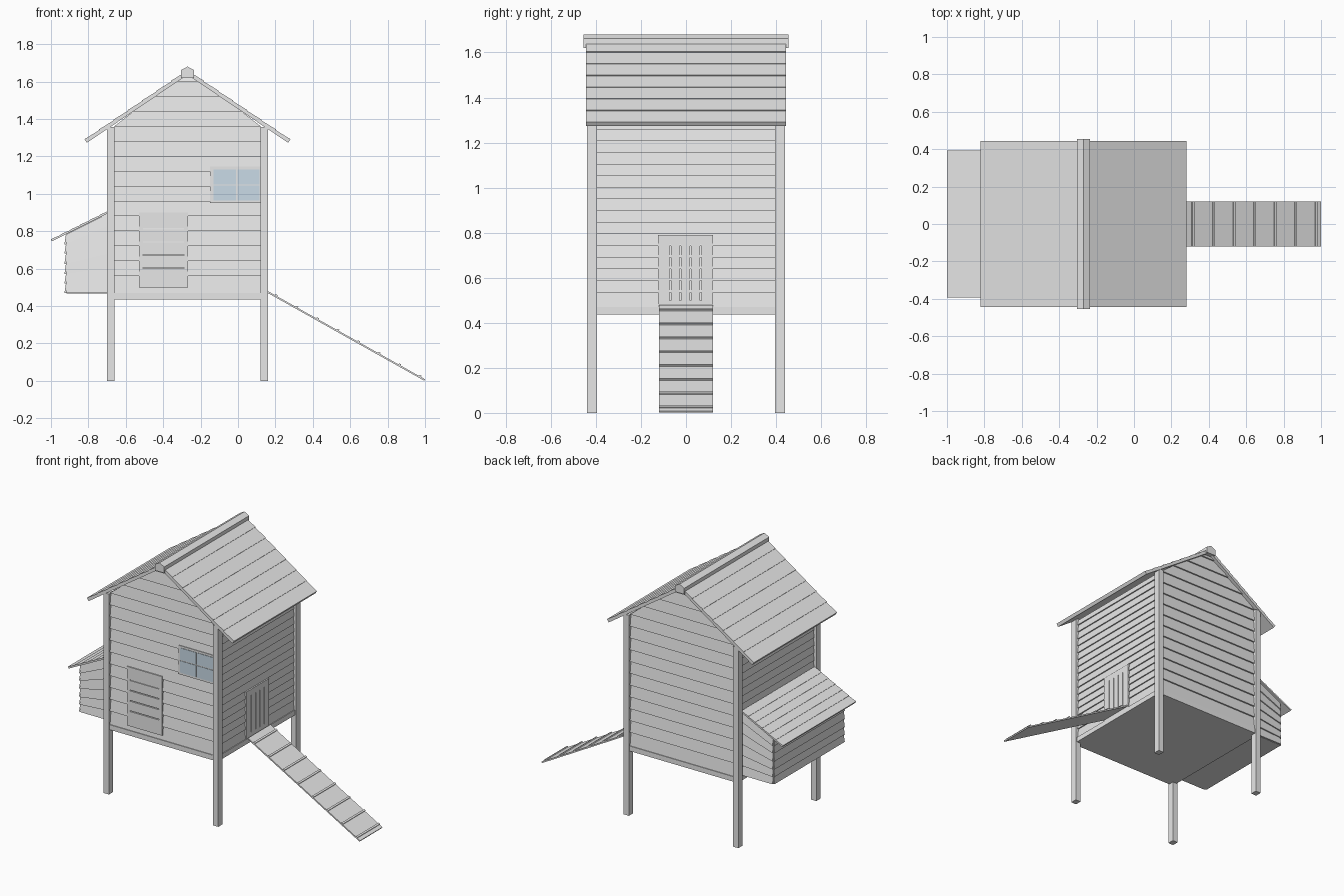
import bpy, bmesh, math
from mathutils import Vector as V

if "Cube" in bpy.data.objects:
    bpy.data.objects.remove(bpy.data.objects["Cube"])

def material(name, rgb):
    m = bpy.data.materials.new(name)
    m.diffuse_color = (*rgb, 1)
    m.use_nodes = True
    m.node_tree.nodes["Principled BSDF"].inputs["Base Color"].default_value = m.diffuse_color
    return m

GREY = material("grey wood", (0.8, 0.8, 0.8))
GLASS = material("pale blue glass", (0.60, 0.73, 0.82))
CX = -0.27                      # centre line of the house
SLOPE = 0.675                   # roof pitch
UNDER = 1.636                   # underside of roof at the ridge

def finish(name, bm, mat=GREY):
    bmesh.ops.recalc_face_normals(bm, faces=bm.faces)
    me = bpy.data.meshes.new(name)
    bm.to_mesh(me)
    bm.free()
    me.materials.append(mat)
    ob = bpy.data.objects.new(name, me)
    bpy.context.collection.objects.link(ob)
    return ob

def hexa(bm, a, b):
    """Solid between two matching polygons."""
    va, vb = [bm.verts.new(p) for p in a], [bm.verts.new(p) for p in b]
    bm.faces.new(va)
    bm.faces.new(vb[::-1])
    n = len(va)
    for i in range(n):
        j = (i + 1) % n
        bm.faces.new((va[i], vb[i], vb[j], va[j]))

def box(bm, x0, x1, y0, y1, z0, z1):
    hexa(bm, [(x0, y0, z0), (x1, y0, z0), (x1, y1, z0), (x0, y1, z0)],
             [(x0, y0, z1), (x1, y0, z1), (x1, y1, z1), (x0, y1, z1)])

def lap(bm, bl, br, tr, tl, n, low=0.012, high=0.002, back=0.02):
    """Lapped board: its lower edge stands out further than its upper edge."""
    c, n = [V(p) for p in (bl, br, tr, tl)], V(n).normalized()
    out = (low, low, high, high)
    hexa(bm, [p - n * back for p in c], [p + n * o for p, o in zip(c, out)])

# Corner posts
bm = bmesh.new()
for x in (-0.70, 0.12):
    for y in (-0.44, 0.395):
        box(bm, x, x + 0.04, y, y + 0.045, 0, 1.358)
finish("corner_posts", bm)

# Floor with its edge beams
bm = bmesh.new()
box(bm, -0.69, 0.15, -0.432, 0.432, 0.436, 0.47)
finish("floor", bm)

# Front and back gable walls
for name, s in (("front_wall", -1), ("back_wall", 1)):
    bm = bmesh.new()
    zs = [0.47] + [0.56 + 0.08 * i for i in range(14)] + [UNDER]
    for z0, z1 in zip(zs, zs[1:]):
        w0, w1 = (max(0.004, min(0.392, (UNDER - z) / SLOPE)) for z in (z0, z1))
        y = s * 0.415
        lap(bm, (CX - w0, y, z0), (CX + w0, y, z0), (CX + w1, y, z1), (CX - w1, y, z1), (0, s, 0))
    finish(name, bm)

# Side walls with narrower boards
for name, x, s in (("left_wall", -0.675, -1), ("right_wall", 0.135, 1)):
    bm = bmesh.new()
    zs = [0.47] + [0.535 + 0.0517 * i for i in range(16)] + [1.35]
    for z0, z1 in zip(zs, zs[1:]):
        lap(bm, (x, -0.397, z0), (x, 0.397, z0), (x, 0.397, z1), (x, -0.397, z1), (s, 0, 0), 0.01)
    finish(name, bm)

# Roof slopes, seven boards each
for name, s in (("left_roof", -1), ("right_roof", 1)):
    bm = bmesh.new()
    n = V((s * SLOPE, 0, 1)).normalized()
    for i in range(7):
        u0, u1 = 0.538 * (i + 1) / 7, 0.538 * i / 7
        p = [(CX + s * u, y, UNDER - SLOPE * u) for u, y in
             ((u0, -0.445), (u0, 0.445), (u1, 0.445), (u1, -0.445))]
        lap(bm, *p, n, 0.023, 0.019, 0)
    finish(name, bm)

# Ridge cap
bm = bmesh.new()
prof = [(-0.035, 1.62), (0.035, 1.62), (0.035, 1.661), (0, 1.68), (-0.035, 1.661)]
hexa(bm, *[[(CX + x, y, z) for x, z in prof] for y in (-0.455, 0.455)])
finish("ridge_cap", bm)

# Nest box: boards fan out towards the house
bm = bmesh.new()
xo, xi, yb = -0.918, -0.69, 0.375
zo = [0.47, 0.52, 0.57, 0.625, 0.68, 0.73, 0.783]
zi = [0.47, 0.535, 0.605, 0.68, 0.755, 0.83, 0.898]
for i in range(6):
    for s in (-1, 1):
        lap(bm, (xo, s * yb, zo[i]), (xi, s * yb, zi[i]), (xi, s * yb, zi[i + 1]),
            (xo, s * yb, zo[i + 1]), (0, s, 0), 0.01)
    lap(bm, (xo, -yb, zo[i]), (xo, yb, zo[i]), (xo, yb, zo[i + 1]), (xo, -yb, zo[i + 1]),
        (-1, 0, 0), 0.01)
box(bm, xo, xi, -yb, yb, 0.468, 0.48)
finish("nest_box", bm)

# Nest box lid
bm = bmesh.new()
for i in range(6):
    x0, x1 = -0.995 + 0.0517 * i, -0.995 + 0.0517 * (i + 1)
    z0, z1 = (0.898 + 0.5 * (x + 0.69) for x in (x0, x1))
    lap(bm, (x0, -0.392, z0), (x0, 0.392, z0), (x1, 0.392, z1), (x1, -0.392, z1),
        (-0.5, 0, 1), 0.013, 0.01, 0)
finish("nest_box_lid", bm)

# Front door: frame and horizontal boards
bm = bmesh.new()
y0, y1 = -0.432, -0.41
for x in (-0.53, -0.29):
    box(bm, x, x + 0.023, y0, y1, 0.50, 0.90)
box(bm, -0.507, -0.29, y0, y1, 0.50, 0.53)
box(bm, -0.507, -0.29, y0, y1, 0.88, 0.90)
for i in range(5):
    z = 0.53 + 0.07 * i
    box(bm, -0.507, -0.29, y0, y1, z + (0.006 if i else 0), z + 0.07)
finish("front_door", bm)

# Hen door: frame and vertical boards
bm = bmesh.new()
x0, x1 = 0.13, 0.15
box(bm, x0, x1, -0.125, 0.12, 0.47, 0.50)
box(bm, x0, x1, -0.125, 0.12, 0.75, 0.79)
cuts = [-0.125, -0.07, -0.025, 0.02, 0.065, 0.12]
for a, b in zip(cuts, cuts[1:]):
    box(bm, x0, x1, a + 0.003 * (a > -0.1), b - 0.003 * (b < 0.1), 0.50, 0.75)
finish("hen_door", bm)

# Window: backing frame and four panes
bm = bmesh.new()
box(bm, -0.15, 0.121, -0.428, -0.41, 0.95, 1.145)
finish("window_frame", bm)
bm = bmesh.new()
for x in (-0.132, -0.004):
    for z in (0.964, 1.051):
        box(bm, x, x + 0.12, -0.431, -0.427, z, z + 0.08)
finish("window_panes", bm, GLASS)

# Ramp with cleats
bm = bmesh.new()
a, b = V((0.155, 0, 0.472)), V((0.995, 0, 0.001))
d = (b - a).normalized()
n = V((-d.z, 0, d.x))
def plank(p, q, h0, h1):
    side = V((0, 0.12, 0))
    hexa(bm, *[[p + w + n * h0, q + w + n * h0, q + w + n * h1, p + w + n * h1]
               for w in (-side, side)])
plank(a, b, 0, 0.009)
for i in range(8):
    p = a + d * (0.045 + 0.126 * i)
    plank(p, p + d * 0.012, 0.008, 0.016)
finish("ramp", bm)
